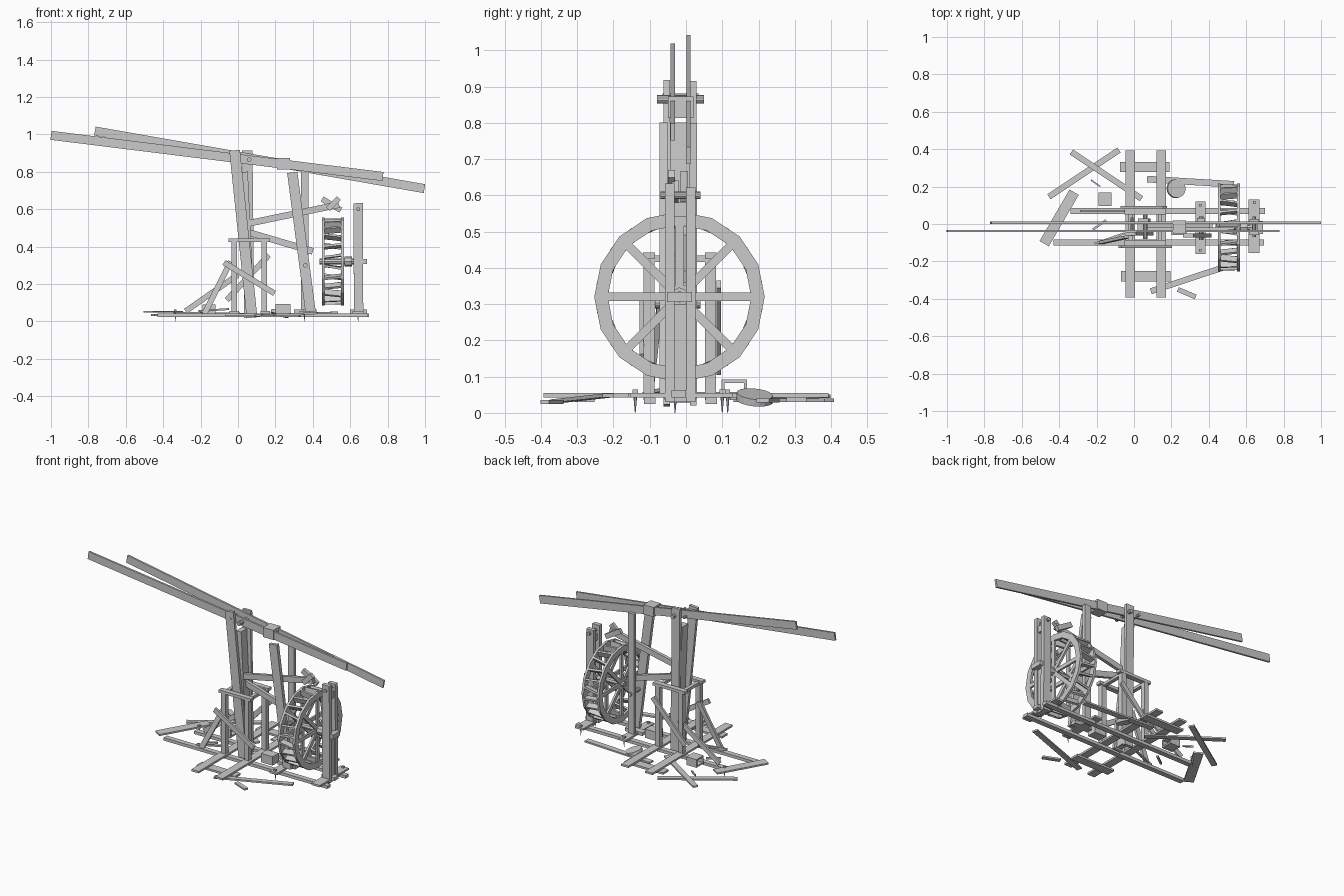
import bpy, math
from mathutils import Vector, Matrix

if "Cube" in bpy.data.objects:
    bpy.data.objects.remove(bpy.data.objects["Cube"])


def add_mesh(name, verts, faces):
    me = bpy.data.meshes.new(name)
    me.from_pydata([tuple(v) for v in verts], [], faces)
    ob = bpy.data.objects.new(name, me)
    bpy.context.collection.objects.link(ob)
    return ob


def beam(name, a, b, side, up, ref=(0, 1, 0)):
    """Board from a to b; side = thickness along ref, up = the other width."""
    a, b = Vector(a), Vector(b)
    d = (b - a).normalized()
    r = Vector(ref)
    r = (r - d * r.dot(d)).normalized() * side / 2
    u = d.cross(r).normalized() * up / 2
    v = [p + r * i + u * j for p in (a, b) for i, j in ((-1, -1), (1, -1), (1, 1), (-1, 1))]
    return add_mesh(name, v, [(3, 2, 1, 0), (4, 5, 6, 7), (0, 1, 5, 4),
                              (1, 2, 6, 5), (2, 3, 7, 6), (3, 0, 4, 7)])


def box(name, c, s):
    x, y, z = c
    return beam(name, (x - s[0] / 2, y, z), (x + s[0] / 2, y, z), s[1], s[2])


def rod(name, a, b, r1, r2=None, n=10):
    a, b = Vector(a), Vector(b)
    r2 = r1 if r2 is None else r2
    bpy.ops.mesh.primitive_cone_add(vertices=n, radius1=r1, radius2=r2, depth=(b - a).length,
                                    location=(a + b) / 2,
                                    rotation=(b - a).to_track_quat('Z', 'Y').to_euler())
    bpy.context.object.name = name


def plank(name, a, b, z, w, t=0.012, dz=0.0):
    beam(name, (a[0], a[1], z), (b[0], b[1], z + dz), t, w, (0, 0, 1))


# long swinging arms with their clasp and pivot pins
beam("long_arm_front", (-1, -.037, .995), (.775, -.037, .775), .012, .048)
beam("long_arm_back", (-.765, .007, 1.018), (.997, .007, .71), .012, .048)
box("arm_clasp", (.243, -.015, .843), (.07, .07, .06))
rod("pivot_pin", (.06, -.08, .865), (.06, .05, .865), .012)
rod("pivot_pin_upper", (-.01, -.065, .873), (-.01, .035, .873), .008)

# main posts
beam("main_post_front", (-.018, -.053, .915), (.075, -.053, .02), .018, .057)
beam("main_post_back", (.05, .02, .915), (.06, .02, .02), .018, .055)
beam("main_post_core", (.035, -.016, .8), (.07, -.016, .03), .056, .035)

# second support posts
beam("second_post_front", (.29, -.062, .797), (.388, -.062, .05), .022, .055)
beam("second_post_back", (.357, .02, .80), (.357, .02, .04), .022, .042)
rod("second_post_pin", (.36, -.085, .3), (.36, .04, .3), .012)

# struts between posts and the loose pieces at their end
beam("upper_strut", (.06, -.03, .525), (.54, -.03, .625), .02, .035)
beam("lower_strut", (.06, -.01, .475), (.4, -.01, .375), .02, .035)
beam("strut_end_a", (.45, -.005, .655), (.55, -.005, .595), .02, .03)
beam("strut_end_b", (.48, -.04, .60), (.54, -.04, .66), .02, .03)

# wheel: two polygonal rims, spokes and slats
WY, WZ, N = -.018, .32, 16
for k, x0 in enumerate((.448, .552)):
    verts, faces = [], []
    for i in range(N):
        t = 2 * math.pi * i / N
        for x, r in ((x0, .198), (x0, .235), (x0 + .014, .235), (x0 + .014, .198)):
            verts.append((x, WY + r * math.cos(t), WZ + r * math.sin(t)))
        j = (i + 1) % N
        for q in range(4):
            p = (q + 1) % 4
            faces.append((4 * i + q, 4 * i + p, 4 * j + p, 4 * j + q))
    add_mesh(f"wheel_rim_{k}", verts, faces)
    for i in range(4):
        t = math.pi * i / 4
        d = Vector((0, math.cos(t), math.sin(t))) * .215
        c = Vector((x0 + .007, WY, WZ))
        beam(f"wheel_spoke_{k}_{i}", c - d, c + d, .012, .024, (1, 0, 0))
for i in range(24):
    t = 2 * math.pi * (i + .5) / 24
    o = Vector((0, math.cos(t), math.sin(t)))
    tan = Vector((0, -math.sin(t), math.cos(t))) * (.006 if i % 3 else -.008)
    c = Vector((0, WY, WZ)) + o * .213
    beam(f"wheel_slat_{i}", c + Vector((.46, 0, 0)) + tan, c + Vector((.555, 0, 0)) - tan,
         .036, .012, o)

# axle and its bearing stand
rod("wheel_axle", (.435, WY, WZ), (.66, WY, WZ), .016, n=8)
box("axle_end_block", (.655, WY, WZ), (.07, .07, .028))
rod("axle_collar", (.57, WY, WZ), (.61, WY, WZ), .026, n=8)
for k, y in enumerate((-.045, .013)):
    beam(f"wheel_stand_post_{k}", (.645, y, .03), (.642, y, .632 - .01 * k), .026, .05)
box("wheel_stand_middle", (.645, -.016, .165), (.035, .04, .27))
box("wheel_stand_cap", (.645, -.016, .56), (.03, .04, .04))
rod("wheel_stand_pin", (.643, -.07, .6), (.643, .04, .6), .01)

# small square frame around the main posts
for i, x in enumerate((-.02, .14)):
    for j, y in enumerate((-.102, .068)):
        box(f"frame_post_{i}{j}", (x, y, .235), (.03, .03, .40))
    box(f"frame_cross_rail_{i}", (x, -.017, .425), (.022, .19, .018))
for j, y in enumerate((-.102, .068)):
    box(f"frame_long_rail_{j}", (.06, y, .434), (.22, .032, .018))

# frame braces
beam("brace_left_back", (-.28, .07, .055), (-.0, .07, .25), .012, .03)
beam("brace_left_front", (-.18, -.1, .04), (-.04, -.07, .32), .016, .03)
beam("brace_cross_front", (-.075, -.122, .315), (.195, -.122, .15), .012, .03)
beam("brace_cross_back", (-.06, .09, .115), (.165, .09, .355), .012, .03)

# ground frame
plank("ground_rail_back", (-.34, .07), (.7, .07), .034, .032, .018)
plank("ground_rail_front", (-.43, -.1), (.695, -.1), .034, .032, .018)
for i, x in enumerate((-.02, .145)):
    plank(f"ground_cross_board_{i}", (x, -.393), (x, .393), .049, .05)
for i, (y, x0, x1) in enumerate(((.305, -.075, .19), (-.28, -.07, .195))):
    plank(f"outer_board_{i}", (x0, y), (x1, y), .036, .055)
plank("second_post_foot", (.355, -.16), (.355, .12), .049, .052)
plank("wheel_stand_foot", (.642, -.155), (.642, .13), .049, .057)
plank("foot_tie", (.30, -.02), (.42, -.02), .053, .04, .02)
plank("stand_tie", (.60, -.02), (.69, -.02), .053, .04, .02)

# scattered planks
for i, (a, b, w, z, dz) in enumerate((
        ((-.455, .145), (-.08, .395), .032, .035, .0),
        ((-.335, .385), (.04, .135), .032, .046, -.005),
        ((-.48, -.105), (-.32, .17), .057, .052, .0),
        ((.07, .24), (.535, .212), .035, .034, .0),
        ((.09, -.36), (.53, -.215), .032, .032, .016),
        ((.235, -.35), (.33, -.39), .026, .03, .0),
        ((-.23, .235), (-.18, .2), .008, .03, .0),
        ((-.21, -.105), (-.05, -.05), .012, .056, .01),
        ((-.22, -.03), (-.15, .02), .012, .034, .0))):
    plank(f"loose_plank_{i}", a, b, z, w, .01, dz)

# barrel lid, hollow crate and solid block
rod("barrel_lid", (.222, .188, .033), (.228, .190, .052), .05, n=20)
cx, cy = -.155, .133
for s in (-1, 1):
    box(f"crate_side_{s}", (cx, cy + s * .031, .066), (.07, .009, .05))
box("crate_top", (cx, cy, .087), (.07, .07, .009))
box("crate_bottom", (cx, cy, .046), (.07, .07, .009))
box("ground_block", (.24, -.03, .065), (.08, .06, .055))

# ground spikes with heads
for i, (x, y) in enumerate(((-.335, .1), (.355, -.14), (.355, .1), (.642, -.03), (.642, .115))):
    rod(f"ground_spike_{i}", (x, y, .0), (x, y, .055), .001, .006, 6)
    box(f"spike_head_{i}", (x, y, .06), (.014, .014, .01))
